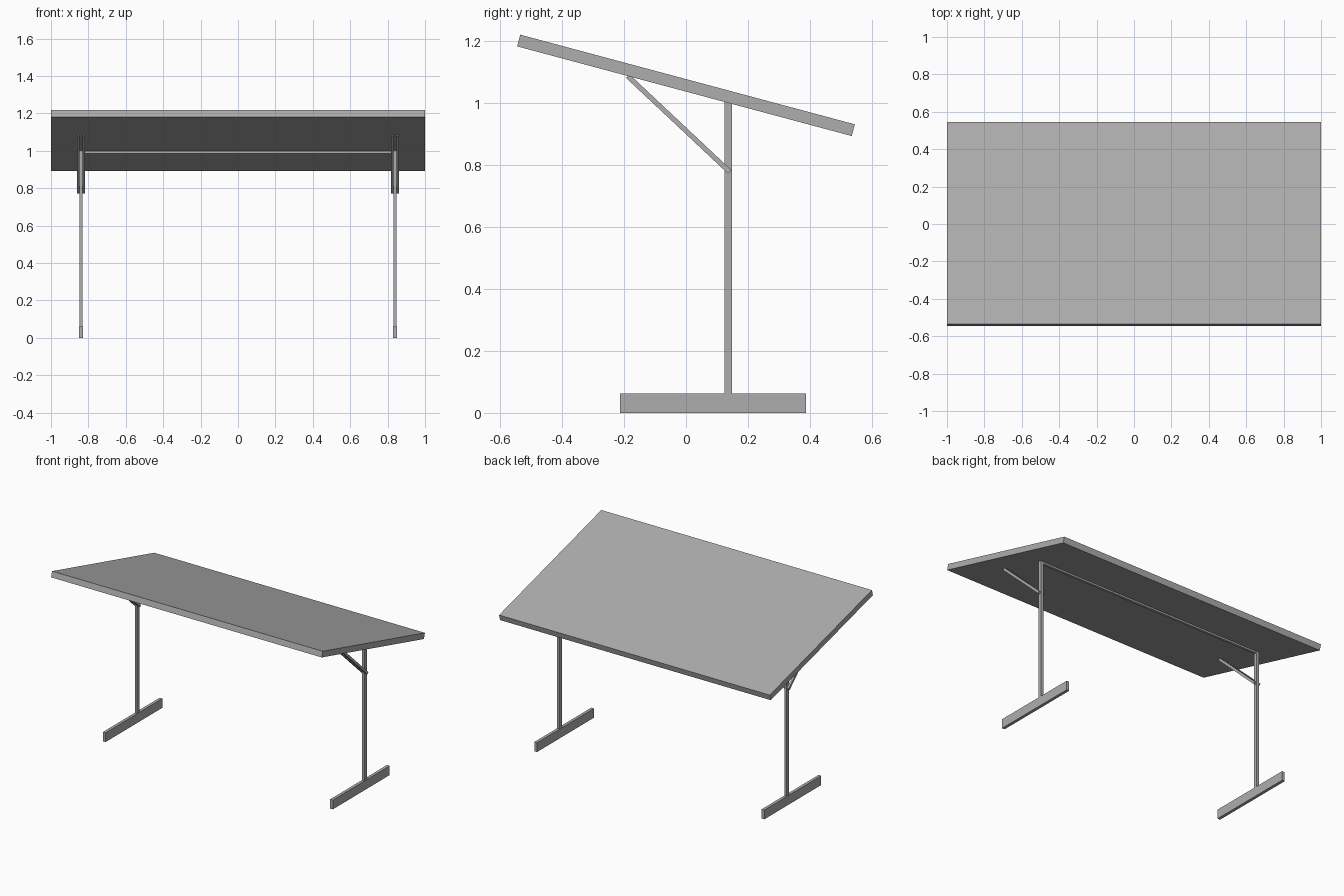
import bpy
import bmesh
from math import atan2, radians
from mathutils import Matrix, Vector

cube = bpy.data.objects.get("Cube")
if cube:
    bpy.data.objects.remove(cube, do_unlink=True)

GREY = (0.42, 0.42, 0.42, 1.0)
metal = bpy.data.materials.new("mid_grey")
metal.use_nodes = True
metal.diffuse_color = GREY
metal.node_tree.nodes["Principled BSDF"].inputs["Base Color"].default_value = GREY


def box(name, centre, size, tilt=0.0):
    """Box of the given size, tilted about the x axis."""
    bm = bmesh.new()
    bmesh.ops.create_cube(bm, size=1.0)
    bmesh.ops.transform(bm, matrix=Matrix.Diagonal((*size, 1.0)), verts=bm.verts)
    mesh = bpy.data.meshes.new(name)
    bm.to_mesh(mesh)
    bm.free()
    mesh.materials.append(metal)
    obj = bpy.data.objects.new(name, mesh)
    obj.location = centre
    obj.rotation_euler.x = tilt
    bpy.context.collection.objects.link(obj)
    return obj


LEG_X, LEG_Y = 0.84, 0.136
LEG_W, BAR_W = 0.017, 0.013

# Tilted board, high at the front
box("tabletop", (0, 0, 1.056), (2.0, 1.117, 0.039), radians(-15))

# Rail joining the tops of the legs
box("cross_rail", (0, LEG_Y, 0.993), (2 * LEG_X, 0.016, 0.015))

# Brace runs from the leg up to the underside of the board
low, high = Vector((0, 0.141, 0.777)), Vector((0, -0.188, 1.086))
span = high - low
brace_tilt = atan2(span.z, span.y)

for side, sign in (("left", 1), ("right", -1)):
    x = sign * LEG_X
    box(side + "_foot", (x, 0.087, 0.031), (0.02, 0.6, 0.062))
    box(side + "_leg", (x, LEG_Y, 0.531), (LEG_W, 0.025, 0.942))
    # A pair of bars clasps each leg
    for place, step in (("outer", sign), ("inner", -sign)):
        offset = step * (LEG_W + BAR_W) / 2
        centre = (low + high) / 2 + Vector((x + offset, 0, 0))
        box(f"{side}_{place}_brace", centre, (BAR_W, span.length, 0.016), brace_tilt)
